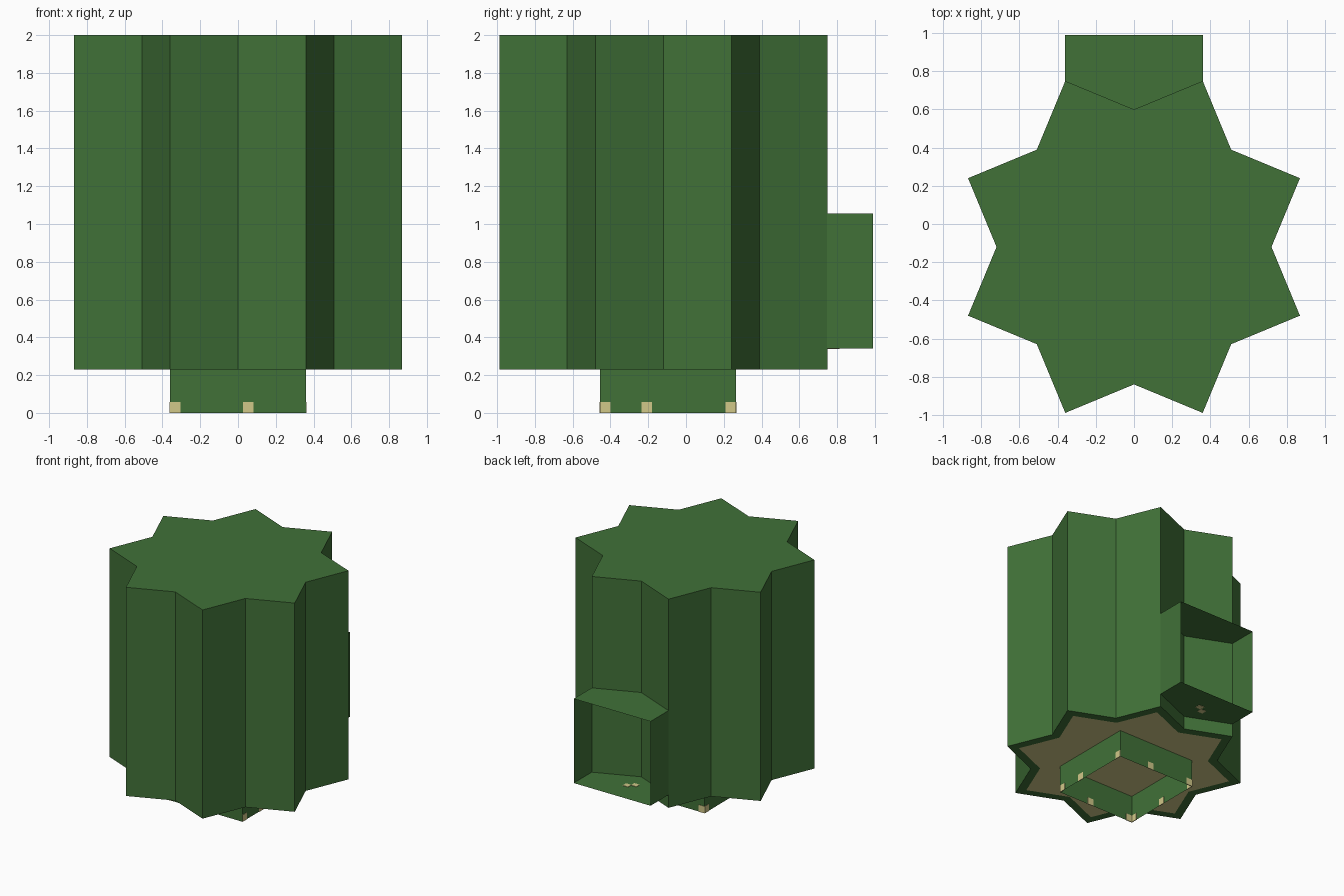
import bpy, bmesh, math
from mathutils import Vector

if "Cube" in bpy.data.objects:
    bpy.data.objects.remove(bpy.data.objects["Cube"])

CY = -0.12            # centre of the star column in y
R_OUT = 0.94          # star tip radius
R_IN = R_OUT * 0.7654 # notch radius of two crossed squares
Z0, Z1 = 0.23, 2.0
H = 0.36              # half width of the square tubes


def material(name, rgb):
    m = bpy.data.materials.new(name)
    m.diffuse_color = (*rgb, 1)
    m.use_nodes = True
    m.node_tree.nodes["Principled BSDF"].inputs["Base Color"].default_value = m.diffuse_color
    return m


GREEN = material("leaf green", (0.052, 0.165, 0.039))
CREAM = material("pale cream", (0.64, 0.58, 0.25))


def finish(name, bm, mats, normals=True):
    if normals:
        bmesh.ops.recalc_face_normals(bm, faces=bm.faces[:])
    me = bpy.data.meshes.new(name)
    bm.to_mesh(me)
    bm.free()
    for m in mats:
        me.materials.append(m)
    ob = bpy.data.objects.new(name, me)
    bpy.context.collection.objects.link(ob)
    return ob


def star(bm, z, scale=1.0):
    pts = []
    for i in range(16):
        a = math.radians(22.5 * (i + 1))
        r = (R_OUT if i % 2 == 0 else R_IN) * scale
        pts.append(bm.verts.new((r * math.cos(a), CY + r * math.sin(a), z)))
    return pts


def bridge(bm, a, b):
    n = len(a)
    for i in range(n):
        j = (i + 1) % n
        bm.faces.new((a[i], a[j], b[j], b[i]))


# Star column: green walls, top and bottom rim, cream underside
bm = bmesh.new()
top, bottom, inner = star(bm, Z1), star(bm, Z0), star(bm, Z0, 0.90)
bm.faces.new(top)
bridge(bm, bottom, top)
bridge(bm, inner, bottom)
bm.faces.new(inner[::-1]).material_index = 1
finish("star_column", bm, [GREEN, CREAM])


def open_tube(name, ring, offset):
    """Thin-walled square tube, open at its ends."""
    bm = bmesh.new()
    a = [bm.verts.new(p) for p in ring]
    b = [bm.verts.new(Vector(p) + Vector(offset)) for p in ring]
    bridge(bm, a, b)
    return finish(name, bm, [GREEN])


# Base tube under the column
BY0, BY1 = -0.455, 0.265
open_tube("base_tube", [(-H, BY0, 0), (H, BY0, 0), (H, BY1, 0), (-H, BY1, 0)],
          (0, 0, Z0 + 0.02))

# Side arm tube, open towards the back
AZ0, AZ1 = 0.34, 1.055
open_tube("back_arm", [(-H, 0.5, AZ0), (H, 0.5, AZ0), (H, 0.5, AZ1), (-H, 0.5, AZ1)],
          (0, 0.49, 0))


def plate(name, centre, size):
    bm = bmesh.new()
    bmesh.ops.create_cube(bm, size=1)
    for v in bm.verts:
        v.co = Vector(centre) + Vector(c * s for c, s in zip(v.co, size))
    finish(name, bm, [CREAM])


# Cream spine marks along the lower rim of the base
T, W = 0.006, 0.056
for y in (BY0, BY1):
    for x in (-H + W / 2, 0.055):
        plate("base_spine", (x, y, 0.029), (W, T, 0.058))
for x, mid in ((H, -0.207), (-H, -0.10)):
    for y in (BY0 + W / 2, mid, BY1 - W / 2):
        plate("base_spine", (x, y, 0.029), (T, W, 0.058))

# Cream spine marks on the arm floor
for x, y in ((0.0, 0.79), (-0.05, 0.75)):
    plate("arm_spine", (x, y, AZ0), (0.05, 0.045, T))
